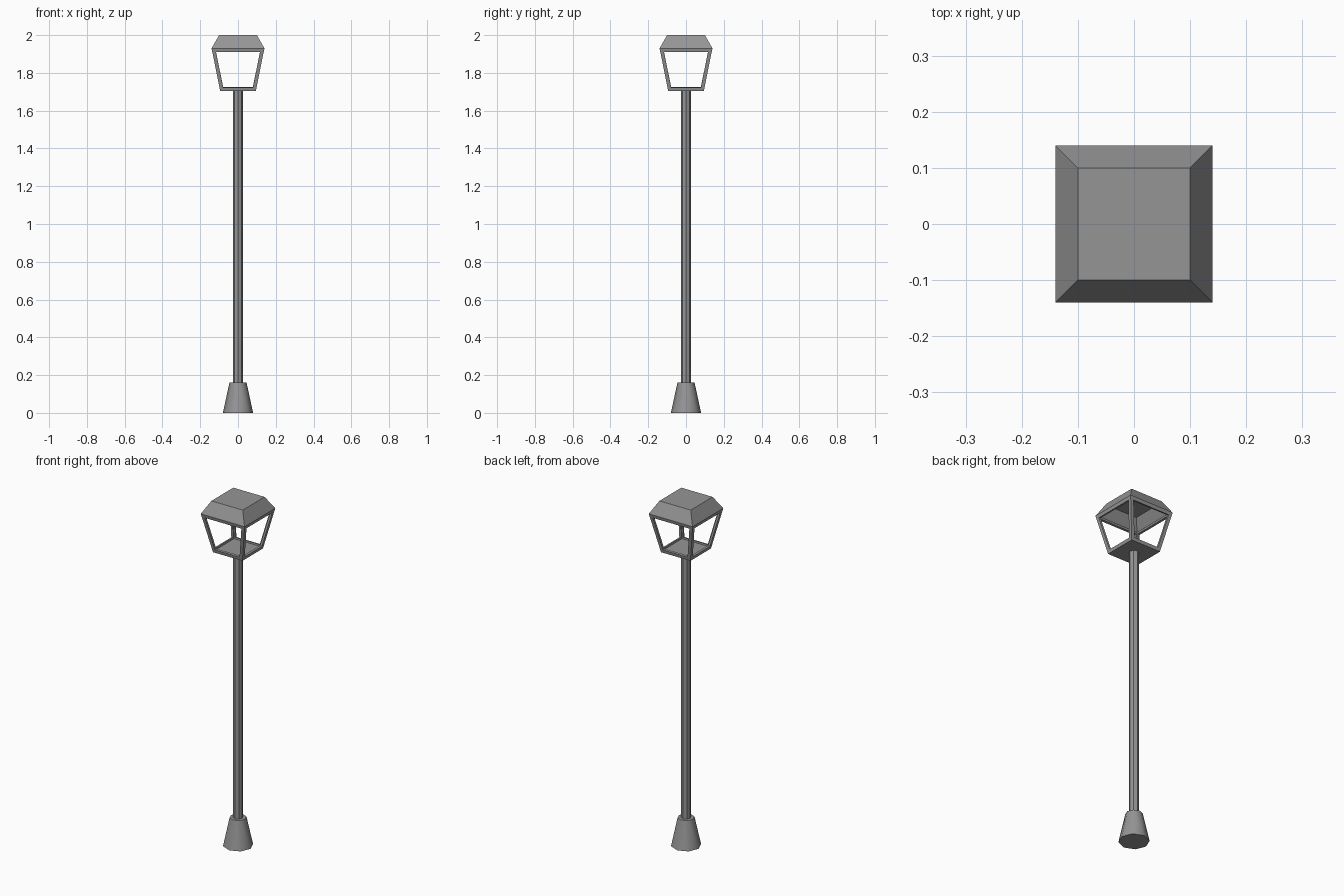
import bpy, bmesh, math

if "Cube" in bpy.data.objects:
    bpy.data.objects.remove(bpy.data.objects["Cube"])

# Dark grey paint shared by every part
paint = bpy.data.materials.new("dark_grey")
paint.diffuse_color = (0.3, 0.3, 0.3, 1)
paint.use_nodes = True
paint.node_tree.nodes["Principled BSDF"].inputs["Base Color"].default_value = paint.diffuse_color


def lathe(name, sides, r0, r1, z0, z1, smooth=False):
    bpy.ops.mesh.primitive_cone_add(vertices=sides, radius1=r0, radius2=r1,
                                    depth=z1 - z0, location=(0, 0, (z0 + z1) / 2))
    ob = bpy.context.object
    ob.name = name
    ob.data.materials.append(paint)
    if smooth:
        bpy.ops.object.shade_smooth_by_angle(angle=math.radians(60))
    return ob


# Foot and post
lathe("base", 8, 0.08, 0.045, 0, 0.162, smooth=True)
lathe("post", 8, 0.026, 0.026, 0.15, 1.71)

# Square lantern: tapering windows topped by a hollow hipped roof
bm = bmesh.new()
rings = []
for z, h in ((1.703, 0.094), (1.93, 0.14), (2.0, 0.10)):
    rings.append([bm.verts.new((sx * h, sy * h, z))
                  for sx, sy in ((-1, -1), (1, -1), (1, 1), (-1, 1))])
bm.faces.new(rings[0])
bm.faces.new(rings[2])
windows = []
for lower, upper in zip(rings, rings[1:]):
    for i in range(4):
        j = (i + 1) % 4
        f = bm.faces.new((lower[i], lower[j], upper[j], upper[i]))
        if lower is rings[0]:
            windows.append(f)
bmesh.ops.recalc_face_normals(bm, faces=bm.faces)
bmesh.ops.inset_individual(bm, faces=windows, thickness=0.019, use_even_offset=True)
bmesh.ops.delete(bm, geom=windows, context='FACES')
me = bpy.data.meshes.new("lantern_frame")
bm.to_mesh(me)
bm.free()
me.materials.append(paint)
lantern = bpy.data.objects.new("lantern_frame", me)
bpy.context.collection.objects.link(lantern)
mod = lantern.modifiers.new("thickness", 'SOLIDIFY')
mod.thickness = 0.012
mod.offset = -1
mod.use_even_offset = True
